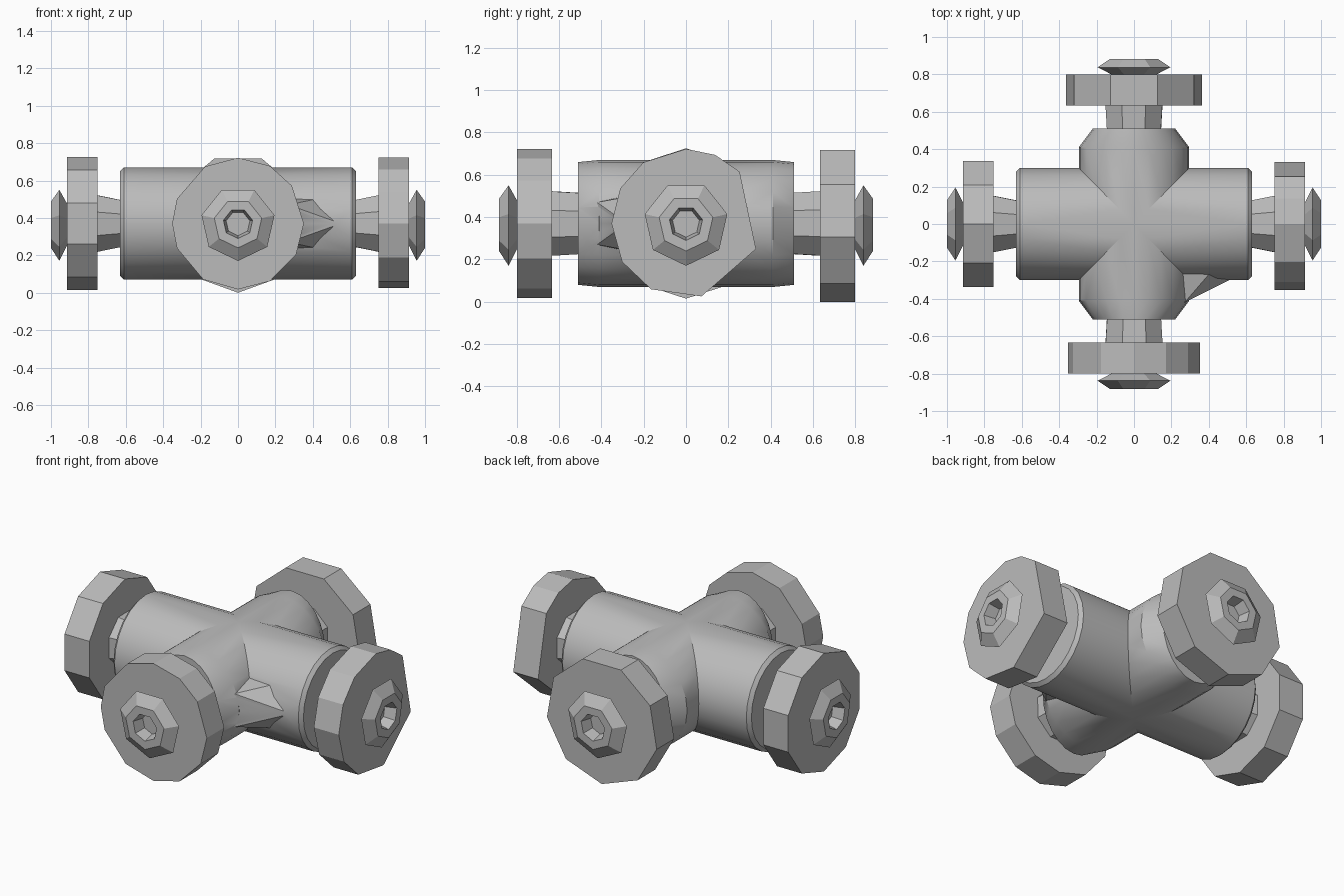
import bpy, bmesh
from math import cos, sin, radians
from mathutils import Matrix

cube = bpy.data.objects.get("Cube")
if cube:
    bpy.data.objects.remove(cube, do_unlink=True)

AXIS_Z = 0.37

grey = bpy.data.materials.new("cast_grey")
grey.use_nodes = True
grey.diffuse_color = (0.5, 0.5, 0.5, 1)
bsdf = next(n for n in grey.node_tree.nodes if n.type == 'BSDF_PRINCIPLED')
bsdf.inputs["Base Color"].default_value = (0.5, 0.5, 0.5, 1)


def finish(name, bm, turn=0):
    """Turn the part about z, lift it to the pipe axis and make an object."""
    bmesh.ops.recalc_face_normals(bm, faces=bm.faces)
    bm.transform(Matrix.Translation((0, 0, AXIS_Z)) @ Matrix.Rotation(radians(turn), 4, 'Z'))
    mesh = bpy.data.meshes.new(name)
    bm.to_mesh(mesh)
    bm.free()
    mesh.materials.append(grey)
    obj = bpy.data.objects.new(name, mesh)
    bpy.context.collection.objects.link(obj)
    return obj


def regular(sides, start=-90):
    return [start + 360 * i / sides for i in range(sides)]


def lathe(name, profile, angles, turn=0):
    """Skin rings of (position, half width, half height) along local x."""
    bm = bmesh.new()
    rings = [[bm.verts.new((x, w * cos(radians(a)), h * sin(radians(a)))) for a in angles]
             for x, w, h in profile]
    n = len(angles)
    for a, b in zip(rings, rings[1:]):
        for i in range(n):
            j = (i + 1) % n
            bm.faces.new((a[i], a[j], b[j], b[i]))
    bm.faces.new(rings[0])
    bm.faces.new(rings[-1])
    return finish(name, bm, turn)


def round_profile(pairs, shift=0):
    return [(x - shift, r, r) for x, r in pairs]


# Cross-shaped body: two pipes and a corner web, joined
body = lathe("cross_body", round_profile([(-0.63, 0.28), (-0.61, 0.3), (0.61, 0.3), (0.63, 0.28)]),
             regular(24))
side_pipe = lathe("side_pipe", [(-0.51, 0.22, 0.29), (-0.41, 0.295, 0.3),
                                (0.41, 0.295, 0.3), (0.51, 0.22, 0.29)], regular(24), 90)
web_bm = bmesh.new()
for point in [(0.27, -0.42, 0.1), (0.27, -0.42, -0.1), (0.55, -0.28, 0),
              (0.24, -0.24, 0.14), (0.24, -0.24, -0.14), (0.46, -0.2, 0.14), (0.46, -0.2, -0.14)]:
    web_bm.verts.new(point)
bmesh.ops.convex_hull(web_bm, input=web_bm.verts)
web = finish("corner_web", web_bm)

bpy.context.view_layer.objects.active = body
for helper in (side_pipe, web):
    helper.hide_render = True
    join = body.modifiers.new("join", 'BOOLEAN')
    join.operation = 'UNION'
    join.solver = 'EXACT'
    join.object = helper
    bpy.ops.object.modifier_apply(modifier=join.name)
    bpy.data.objects.remove(helper, do_unlink=True)

bpy.ops.object.select_all(action='DESELECT')
body.select_set(True)
bpy.ops.object.shade_smooth_by_angle(angle=radians(30))

# Four arms: name, turn, shortening, neck root radius, flange radius, flange corners
arms = [
    ("left", 0, 0, 0.13, 0.352, [180, 152, 125, 90, 67, 44, -20, -78, -118, -149]),
    ("front", -90, 0.117, 0.155, 0.352,
     [90, 61, 35, 0, -28, -61, -90, -122, -158, -180, -202, -240]),
    ("right", 180, 0, 0.13, 0.355, regular(10)),
    ("back", 90, 0.117, 0.155, 0.37, regular(9)),
]
for name, turn, shift, root, radius, corners in arms:
    lathe(name + "_neck", round_profile([(0.6, root), (0.76, 0.165)], shift), regular(8, 22), turn)
    lathe(name + "_flange", round_profile([(0.75, radius), (0.915, radius)], shift), corners, turn)
    # Hollow end nut, widest in the middle
    lathe(name + "_nut", round_profile([(0.9, 0.09), (0.955, 0.2), (1.0, 0.13),
                                        (1.0, 0.08), (0.93, 0.065)], shift), regular(7), turn)
